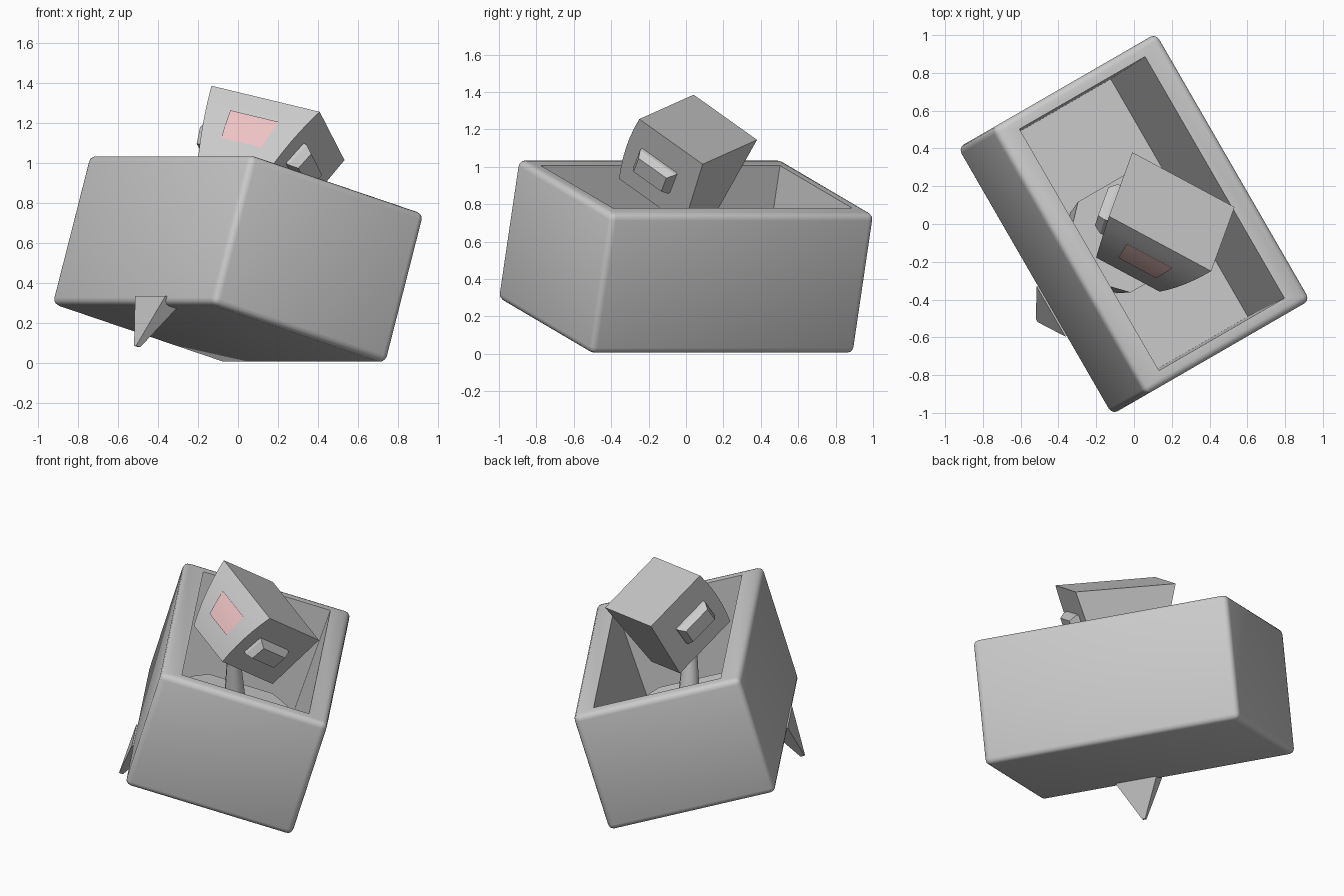
import bpy, bmesh, math
from mathutils import Matrix, Vector

if "Cube" in bpy.data.objects:
    bpy.data.objects.remove(bpy.data.objects["Cube"])

# Frames: tilted tub, and head looking up to the front
TUB = (Matrix.Translation((0, 0, 0.52)) @ Matrix.Rotation(math.radians(30), 4, 'Z')
       @ Matrix.Rotation(math.radians(16.4), 4, 'Y'))
a = Vector((0.54, -0.29, -0.13)).normalized()
n = a.cross(Vector((0.12, 0.34, -0.24))).normalized()
b = n.cross(a)
HEAD = Matrix.Translation((0.2, 0.065, 1.2)) @ Matrix((a, b, n)).transposed().to_4x4()


def finish(name, bm, frame, smooth=None):
    bmesh.ops.recalc_face_normals(bm, faces=bm.faces)
    me = bpy.data.meshes.new(name)
    bm.to_mesh(me)
    bm.free()
    ob = bpy.data.objects.new(name, me)
    bpy.context.collection.objects.link(ob)
    me.transform(frame)
    if smooth:
        bpy.ops.object.select_all(action='DESELECT')
        ob.select_set(True)
        bpy.context.view_layer.objects.active = ob
        bpy.ops.object.shade_smooth_by_angle(angle=math.radians(smooth))
    return ob


def loft(name, rings, frame, smooth=None):
    """Join equal rings of points into a closed solid."""
    bm = bmesh.new()
    rows = [[bm.verts.new(p) for p in r] for r in rings]
    k = len(rows[0])
    for lo, hi in zip(rows, rows[1:]):
        for i in range(k):
            j = (i + 1) % k
            bm.faces.new((lo[i], lo[j], hi[j], hi[i]))
    bm.faces.new(rows[0][::-1])
    bm.faces.new(rows[-1])
    return finish(name, bm, frame, smooth)


def rect(x0, x1, y0, y1, z):
    return [(x0, y0, z), (x1, y0, z), (x1, y1, z), (x0, y1, z)]


# Open tub: rounded block with a recessed top
bm = bmesh.new()
bmesh.ops.create_cube(bm, size=1)
bmesh.ops.scale(bm, vec=(1.05, 1.63, 0.78), verts=bm.verts)
bmesh.ops.bevel(bm, geom=bm.edges[:], offset=0.035, segments=3, profile=0.5, affect='EDGES')
top = max(bm.faces, key=lambda f: f.calc_center_median().z)
bmesh.ops.inset_region(bm, faces=[top], thickness=0.02)
for v in top.verts:
    v.co = Vector((math.copysign(0.40, v.co.x), math.copysign(0.738, v.co.y), v.co.z))
ret = bmesh.ops.extrude_discrete_faces(bm, faces=[top])
for v in ret['faces'][0].verts:
    v.co = Vector((math.copysign(0.38, v.co.x), math.copysign(0.726, v.co.y), -0.31))
finish("tub", bm, TUB, 40)

# Pointed tail under the left edge
loft("tail", [rect(-0.535, -0.43, -0.335, -0.03, -0.35),
              rect(-0.55, -0.525, -0.195, -0.175, -0.615)], TUB)


# Torso: chamfered block on the tub floor
def octagon(sx, y0, y1, c, z):
    half = [(sx - c, y0), (sx, y0 + c), (sx, y1 - c), (sx - c, y1)]
    return [(x, y, z) for x, y in half] + [(-x, y, z) for x, y in half[::-1]]


loft("torso", [octagon(0.27, -0.27, 0.22, 0.09, -0.32),
               octagon(0.31, -0.305, 0.25, 0.11, -0.02)], TUB)

# Neck: cone between torso and head
p0, p1 = Vector((0.0, -0.03, 0.47)), Vector((0.03, -0.09, 0.90))
bm = bmesh.new()
bmesh.ops.create_cone(bm, cap_ends=True, segments=12, radius1=0.07, radius2=0.035,
                      depth=(p1 - p0).length)
finish("neck", bm, Matrix.Translation((p0 + p1) / 2)
       @ (p1 - p0).to_track_quat('Z', 'Y').to_matrix().to_4x4(), 40)

# Head: block tapering downward with a bulged front
DEPTH = 0.417


def front(z):
    t = -z / DEPTH
    return -0.217 + 0.015 * t - 0.08 * t * (1 - t)


def width(z):
    return 0.314 + 0.285 * z


loft("head", [rect(-width(z), width(z), front(z), 0.217 - 0.06 * z, z)
              for z in (-DEPTH * i / 6 for i in range(7))], HEAD, 30)

# Pink face panel following the bulge
bm = bmesh.new()
rows = []
for i in range(5):
    z = -0.12 - 0.04 * i
    w = 0.14 - 0.006 * i
    rows.append([bm.verts.new((s * w, front(z) - 0.006, z)) for s in (-1, 1)])
for r, q in zip(rows, rows[1:]):
    bm.faces.new((r[0], q[0], q[1], r[1]))
panel = finish("face_panel", bm, HEAD, 30)
pink = bpy.data.materials.new("pink")
pink.diffuse_color = (0.86, 0.55, 0.55, 1)
pink.use_nodes = True
pink.node_tree.nodes["Principled BSDF"].inputs["Base Color"].default_value = pink.diffuse_color
panel.data.materials.append(pink)

# Ears: small raised blocks on both sides
for side, name in ((1, "right_ear"), (-1, "left_ear")):
    mid = Vector((side * width(-0.22), -0.02, -0.22))
    frame = (HEAD @ Matrix.Translation(mid)
             @ Matrix.Rotation(side * math.radians(90 + 16), 4, 'Y'))
    loft(name, [rect(-0.07, 0.07, -0.12, 0.12, -0.02),
                rect(-0.07, 0.07, -0.12, 0.12, 0.02),
                rect(-0.05, 0.05, -0.095, 0.095, 0.06)], frame)
